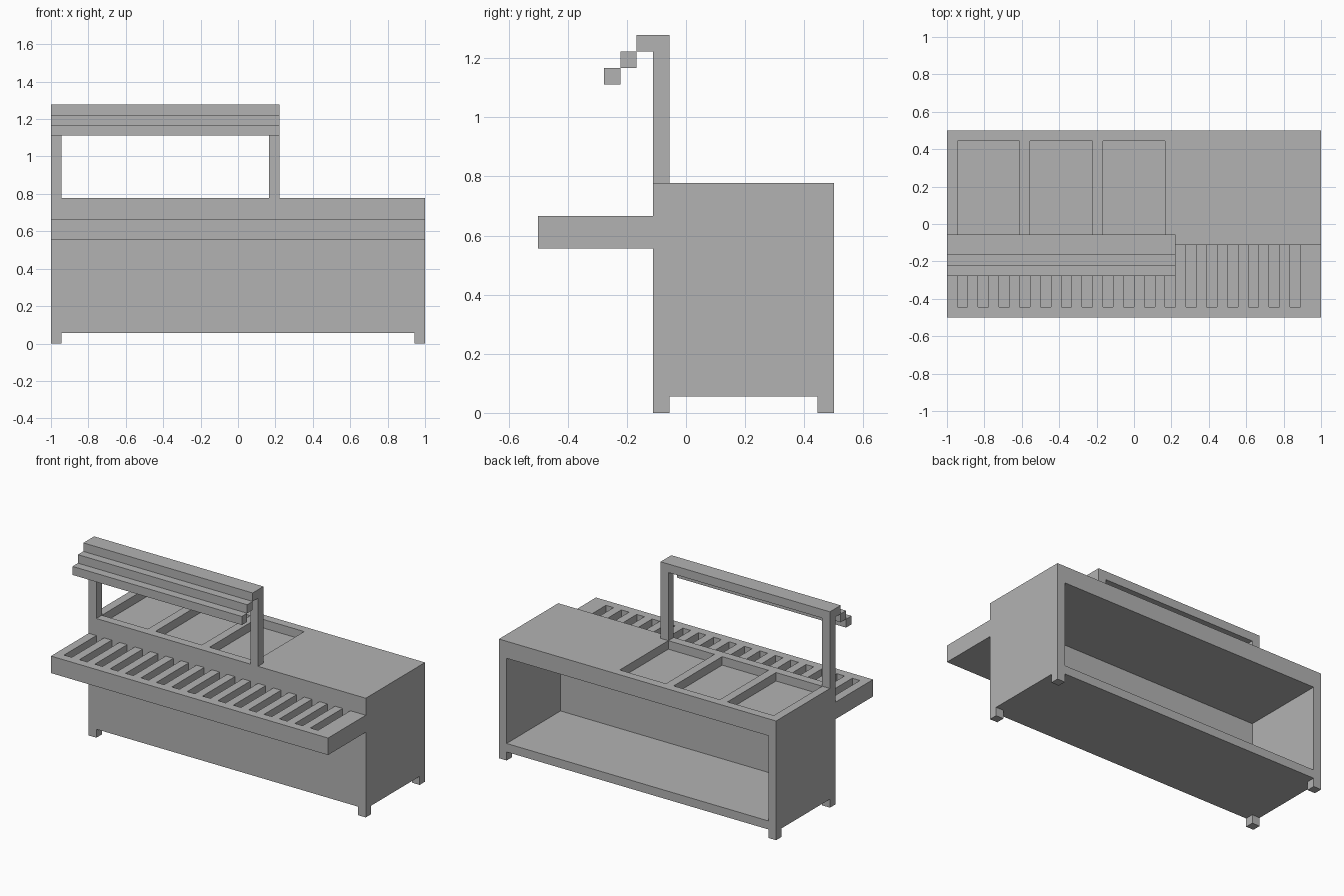
import bpy
import bmesh
from mathutils import Matrix, Vector

U = 1 / 18  # module size: every part sits on this grid

if "Cube" in bpy.data.objects:
    bpy.data.objects.remove(bpy.data.objects["Cube"], do_unlink=True)

steel = bpy.data.materials.new("plain grey")
steel.use_nodes = True
GREY = (0.45, 0.45, 0.45, 1)
steel.diffuse_color = GREY
steel.node_tree.nodes["Principled BSDF"].inputs["Base Color"].default_value = GREY


def boxes(name, spans):
    """One object from boxes given as ((x0, x1), (y0, y1), (z0, z1)) in modules."""
    bm = bmesh.new()
    for span in spans:
        centre = Vector([(a + b) / 2 * U for a, b in span])
        size = Vector([(b - a) * U for a, b in span])
        bmesh.ops.create_cube(bm, size=1, matrix=Matrix.Translation(centre) @ Matrix.Diagonal(size).to_4x4())
    mesh = bpy.data.meshes.new(name)
    bm.to_mesh(mesh)
    bm.free()
    mesh.materials.append(steel)
    obj = bpy.data.objects.new(name, mesh)
    bpy.context.collection.objects.link(obj)
    return obj


def carve(obj, spans):
    """Cut boxes out of an object."""
    cutter = boxes(obj.name + "_cutter", spans)
    cutter.hide_render = True
    mod = obj.modifiers.new("carve", "BOOLEAN")
    mod.operation = "DIFFERENCE"
    mod.solver = "EXACT"
    mod.object = cutter
    bpy.context.view_layer.objects.active = obj
    bpy.ops.object.modifier_apply(modifier=mod.name)
    bpy.data.objects.remove(cutter, do_unlink=True)


# Cabinet with an open back and three shallow basins in the top
cabinet = boxes("cabinet", [((-18, 18), (-2, 9), (1, 14))])
storage = [((-17, 17), (-1, 10), (2, 12))]
basins = [((x, x + 6), (-1, 8), (13, 15)) for x in (-17, -10, -3)]
carve(cabinet, storage + basins)

# Front tray rail with a row of grooves
tray = boxes("tray_rail", [((-18, 18), (-9, -2), (10, 12))])
carve(tray, [((x, x + 1), (-8, -1), (11, 13)) for x in range(-17, 16, 2)])

# Feet
for side, x in (("right", -18), ("left", 17)):
    for end, y in (("front", -2), ("back", 8)):
        boxes(f"{end}_{side}_foot", [((x, x + 1), (y, y + 1), (0, 1))])

# Posts and stepped canopy
for side, x in (("right", -18), ("left", 3)):
    boxes(f"{side}_post", [((x, x + 1), (-2, -1), (14, 22))])
boxes("canopy_top", [((-18, 4), (-3, -1), (22, 23))])
for name, step in (("upper", 1), ("lower", 2)):
    boxes(f"{name}_canopy_slat", [((-18, 4), (-3 - step, -2 - step), (22 - step, 23 - step))])
